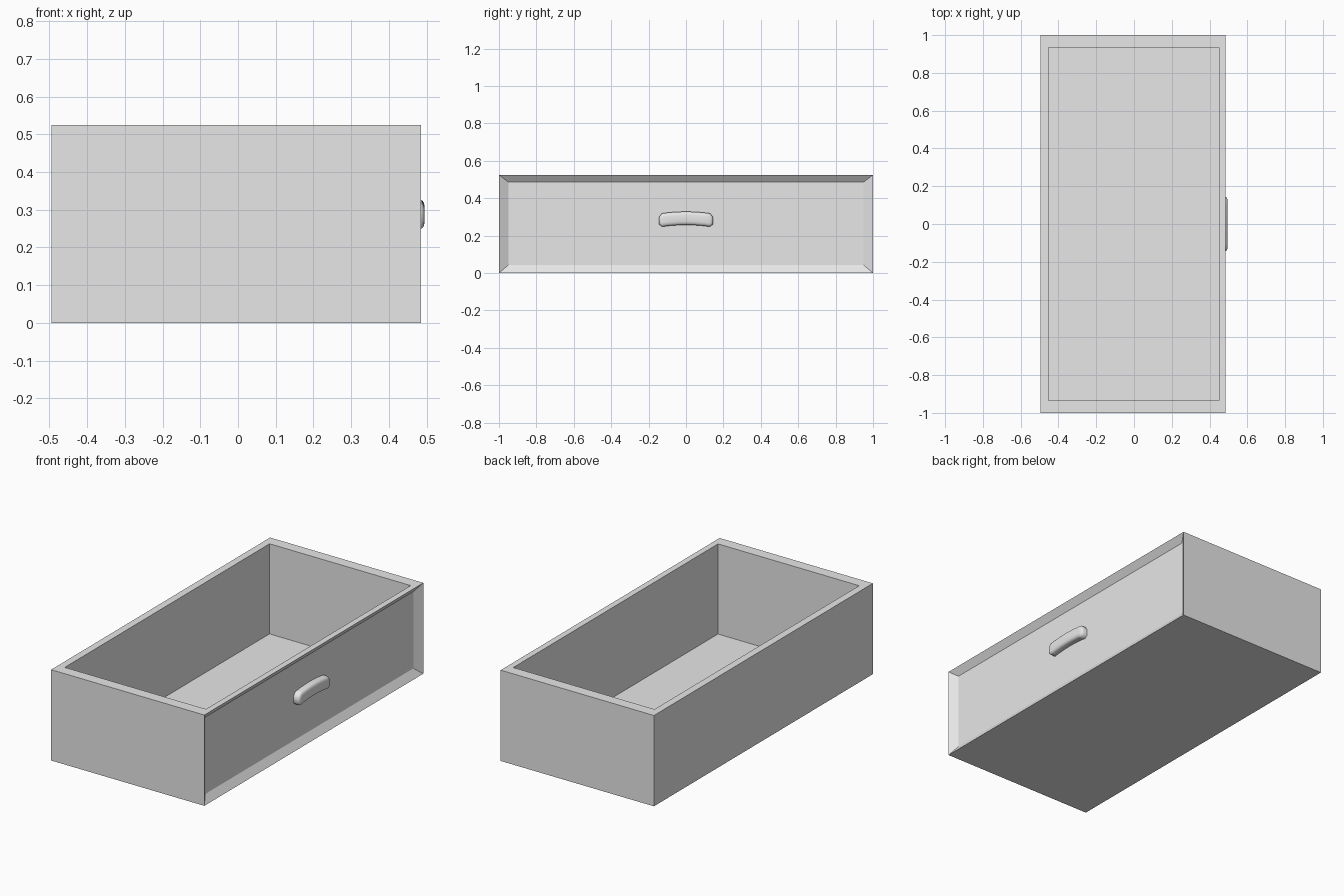
import bpy, bmesh, math
from mathutils import Vector

default = bpy.data.objects.get("Cube")
if default:
    bpy.data.objects.remove(default, do_unlink=True)

grey = bpy.data.materials.new("light_grey")
grey.use_nodes = True
colour = (0.8, 0.8, 0.8, 1)
grey.diffuse_color = colour
grey.node_tree.nodes["Principled BSDF"].inputs["Base Color"].default_value = colour


def finish(bm, name):
    """Turn a bmesh into a named object with the shared material."""
    bmesh.ops.recalc_face_normals(bm, faces=bm.faces[:])
    mesh = bpy.data.meshes.new(name)
    bm.to_mesh(mesh)
    bm.free()
    mesh.materials.append(grey)
    obj = bpy.data.objects.new(name, mesh)
    bpy.context.collection.objects.link(obj)
    return obj


def inset_to(bm, face, low, high):
    """Inset a face, then move its corners to the given bounds."""
    bmesh.ops.inset_region(bm, faces=[face], thickness=0.02)
    centre = face.calc_center_median()
    for v in face.verts:
        v.co = Vector([low[i] if v.co[i] < centre[i] else high[i] for i in range(3)])


LEFT, RIGHT, HALF, HEIGHT = -0.495, 0.485, 1.0, 0.525

# Drawer box
bm = bmesh.new()
bmesh.ops.create_cube(bm, size=1)
for v in bm.verts:
    v.co = (RIGHT if v.co.x > 0 else LEFT, v.co.y * 2 * HALF, HEIGHT if v.co.z > 0 else 0)
bm.normal_update()
top = max(bm.faces, key=lambda f: f.normal.z)
panel = max(bm.faces, key=lambda f: f.normal.x)

# Recessed panel with sloping border
inset_to(bm, panel, (0.456, -0.95, 0.042), (0.456, 0.95, 0.486))

# Open storage cavity
inset_to(bm, top, (-0.453, -0.935, HEIGHT), (0.45, 0.935, HEIGHT))
floor = bmesh.ops.extrude_discrete_faces(bm, faces=[top])["faces"][0]
for v in floor.verts:
    v.co.z = 0.004
finish(bm, "drawer_box")

# Arched handle: outline with cut corners, domed towards the outside
STEPS, REACH = 12, 0.145


def arch(y):
    return 0.012 * (1 - (y / REACH) ** 2)


inner = REACH - 0.016
ys = [-inner + 2 * inner * i / STEPS for i in range(STEPS + 1)]
outline = [(y, 0.245 + arch(y)) for y in ys]
outline += [(REACH, 0.262), (REACH, 0.298)]
outline += [(y, 0.316 + arch(y)) for y in reversed(ys)]
outline += [(-REACH, 0.298), (-REACH, 0.262)]

bm = bmesh.new()
cap = bm.faces.new([bm.verts.new((0.452, y, z)) for y, z in outline])
cap.normal_update()
if cap.normal.x < 0:
    cap.normal_flip()
cap = bmesh.ops.extrude_face_region(bm, geom=[cap])
cap = next(g for g in cap["geom"] if isinstance(g, bmesh.types.BMFace))
for v in cap.verts:
    v.co.x = 0.482
for width, x in ((0.004, 0.489), (0.006, 0.493), (0.01, 0.495)):
    bm.normal_update()
    bmesh.ops.inset_region(bm, faces=[cap], thickness=width)
    for v in cap.verts:
        v.co.x = x
handle = finish(bm, "handle")
bpy.ops.object.select_all(action="DESELECT")
handle.select_set(True)
bpy.context.view_layer.objects.active = handle
bpy.ops.object.shade_smooth_by_angle(angle=math.radians(50))
